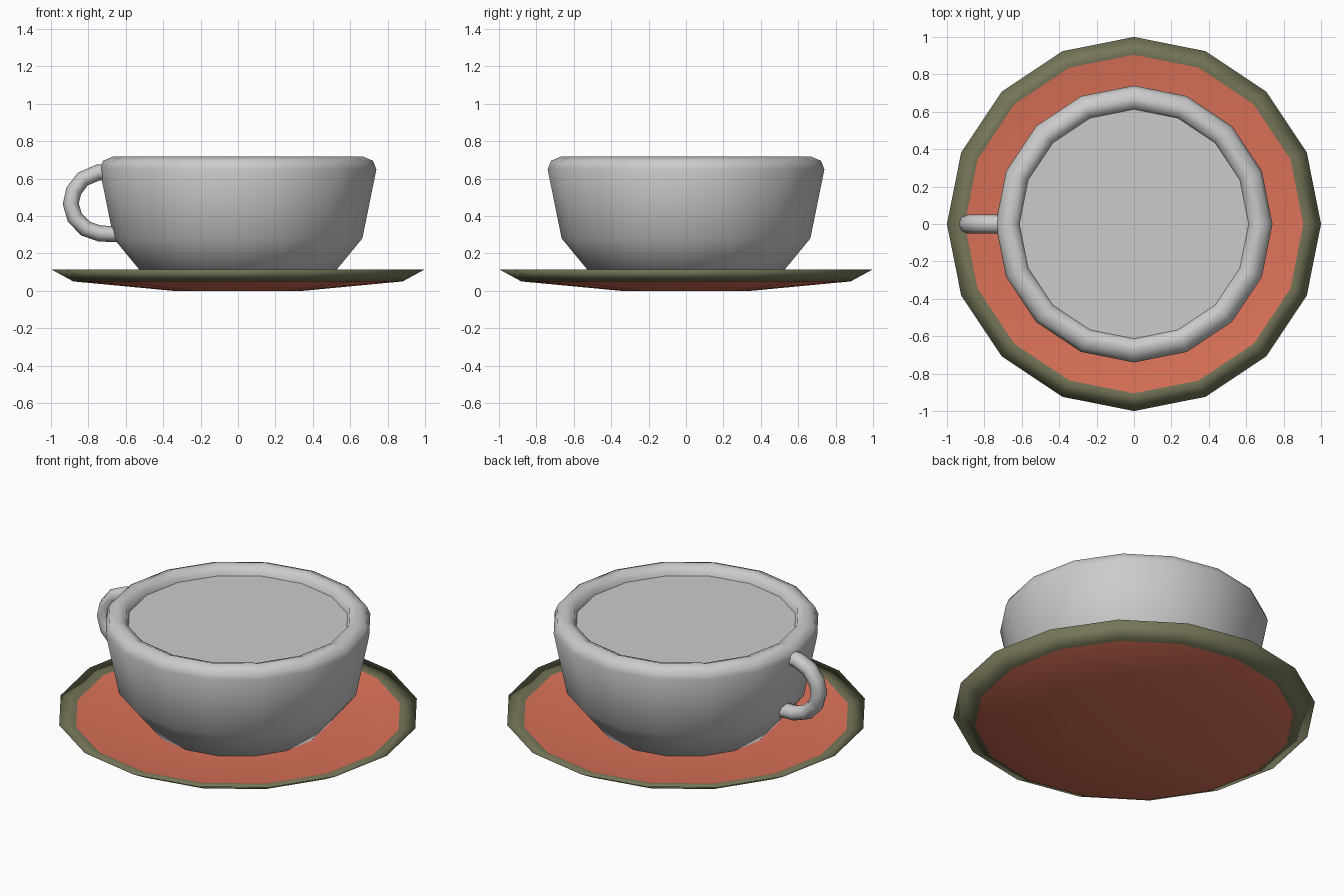
import bpy, bmesh, math
from mathutils import Vector

if "Cube" in bpy.data.objects:
    bpy.data.objects.remove(bpy.data.objects["Cube"])

SIDES = 16


def material(name, rgb):
    m = bpy.data.materials.new(name)
    m.diffuse_color = (*rgb, 1)
    m.use_nodes = True
    m.node_tree.nodes["Principled BSDF"].inputs["Base Color"].default_value = m.diffuse_color
    return m


def finish(name, bm, mats=(), angle=60):
    bmesh.ops.recalc_face_normals(bm, faces=bm.faces)
    me = bpy.data.meshes.new(name)
    bm.to_mesh(me)
    bm.free()
    ob = bpy.data.objects.new(name, me)
    bpy.context.collection.objects.link(ob)
    for m in mats:
        me.materials.append(m)
    bpy.ops.object.select_all(action='DESELECT')
    ob.select_set(True)
    bpy.context.view_layer.objects.active = ob
    bpy.ops.object.shade_smooth_by_angle(angle=math.radians(angle))
    return ob


def bridge(bm, a, b, mat=0):
    n = len(a)
    for i in range(n):
        j = (i + 1) % n
        bm.faces.new((a[i], a[j], b[j], b[i])).material_index = mat


def lathe(name, profile, mats=(), bands=None, angle=60):
    """Spin (radius, z) points around z; first and last rings are capped."""
    bm = bmesh.new()
    rings = [[bm.verts.new((r * math.cos(t), r * math.sin(t), z))
              for t in (2 * math.pi * i / SIDES for i in range(SIDES))]
             for r, z in profile]
    for k in range(len(rings) - 1):
        bridge(bm, rings[k], rings[k + 1], bands[k] if bands else 0)
    bm.faces.new(rings[0])
    bm.faces.new(rings[-1])
    return finish(name, bm, mats, angle)


red = material("terracotta", (0.72, 0.17, 0.10))
green = material("olive", (0.18, 0.18, 0.10))

# Saucer: red dish with an olive rim
lathe("saucer",
      [(0.35, 0), (0.88, 0.05), (1.0, 0.115), (0.905, 0.095), (0.45, 0.07)],
      (red, green), [0, 1, 1, 0], 179)

# Cup: outer wall, rounded lip, inner wall
lathe("cup",
      [(0.48, 0.055), (0.665, 0.28), (0.74, 0.65), (0.722, 0.695),
       (0.67, 0.717), (0.625, 0.70), (0.61, 0.65), (0.57, 0.30), (0.43, 0.12)])

# Drink surface just below the lip
bm = bmesh.new()
bmesh.ops.create_circle(bm, cap_ends=True, segments=SIDES, radius=0.615)
bmesh.ops.translate(bm, verts=bm.verts, vec=(0, 0, 0.66))
finish("drink", bm)

# Handle: round tube swept along a path in the xz plane
path = [Vector((x, 0, z)) for x, z in (
    (-0.66, 0.635), (-0.75, 0.632), (-0.83, 0.597), (-0.878, 0.535),
    (-0.894, 0.465), (-0.873, 0.392), (-0.815, 0.332), (-0.74, 0.306),
    (-0.62, 0.302))]
bm = bmesh.new()
rings = []
for i, p in enumerate(path):
    tan = (path[min(i + 1, len(path) - 1)] - path[max(i - 1, 0)]).normalized()
    side = Vector((0, 1, 0))
    out = tan.cross(side)
    rings.append([bm.verts.new(p + out * 0.043 * math.cos(t) + side * 0.05 * math.sin(t))
                  for t in (2 * math.pi * k / 8 for k in range(8))])
for a, b in zip(rings, rings[1:]):
    bridge(bm, a, b)
bm.faces.new(rings[0])
bm.faces.new(rings[-1])
finish("handle", bm)
